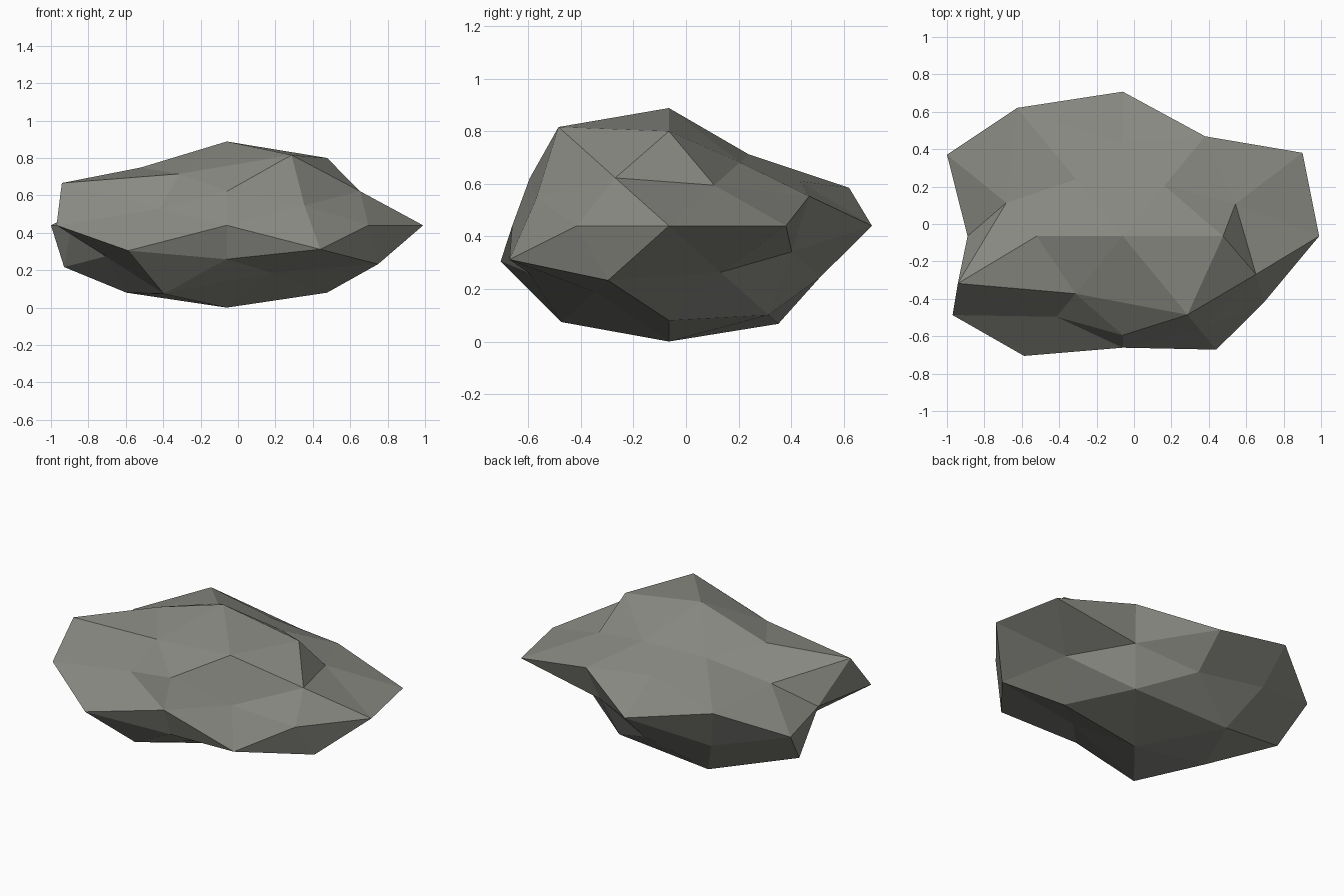
import bpy
import bmesh
from mathutils import Vector

cube = bpy.data.objects.get("Cube")
if cube:
    bpy.data.objects.remove(cube, do_unlink=True)

PHI = (1 + 5 ** 0.5) / 2
CENTRE = Vector((-0.06, -0.065, 0.44))
STRETCH = Vector((1, 0.75, 0.415))


def mirrored(direction):
    """Every sign variation of a direction, plus before minus, x slowest."""
    choices = [(1, -1) if part else (0,) for part in direction]
    return [Vector((sx * direction[0], sy * direction[1], sz * direction[2])).normalized()
            for sx in choices[0] for sy in choices[1] for sz in choices[2]]


# Families of directions of a subdivided icosahedron, with the bulge of each corner in percent
bulges = [
    ((1, 0, 0), (105, 83)),
    ((0, 1, 0), (103, 79.5)),
    ((0, 0, 1), (108, 106)),
    ((1, 0, PHI), (102, 102, 87.5, 102)),
    ((0, PHI, 1), (78, 90, 83, 83)),
    ((PHI, 1, 0), (113, 89, 110.5, 107)),
    ((1, PHI, PHI ** 2), (72, 101, 112, 75, 81, 111, 82, 109)),
    ((PHI, PHI ** 2, 1), (88, 77, 83, 100, 113, 96, 71, 105.5)),
    ((PHI ** 2, 1, PHI), (74.5, 85, 88, 100, 77, 107.5, 109, 80)),
]

# Wrap an even ball of triangles around the directions
bm = bmesh.new()
radius = {}
for family, percents in bulges:
    for direction, percent in zip(mirrored(family), percents):
        radius[bm.verts.new(direction)] = percent / 100
bmesh.ops.convex_hull(bm, input=list(bm.verts))

# Push corners in and out, then flatten the ball into a boulder
for vert, amount in radius.items():
    vert.co = CENTRE + vert.co * amount * STRETCH
bmesh.ops.recalc_face_normals(bm, faces=list(bm.faces))
lowest = min(vert.co.z for vert in bm.verts)
bmesh.ops.translate(bm, verts=list(bm.verts), vec=(0, 0, -lowest))

mesh = bpy.data.meshes.new("boulder")
bm.to_mesh(mesh)
bm.free()
mesh.shade_flat()
boulder = bpy.data.objects.new("boulder", mesh)
bpy.context.collection.objects.link(boulder)

# Plain stone colour
stone = bpy.data.materials.new("grey stone")
stone.use_nodes = True
colour = (0.25, 0.255, 0.225, 1)
stone.diffuse_color = colour
shader = stone.node_tree.nodes["Principled BSDF"]
shader.inputs["Base Color"].default_value = colour
shader.inputs["Roughness"].default_value = 0.9
mesh.materials.append(stone)
